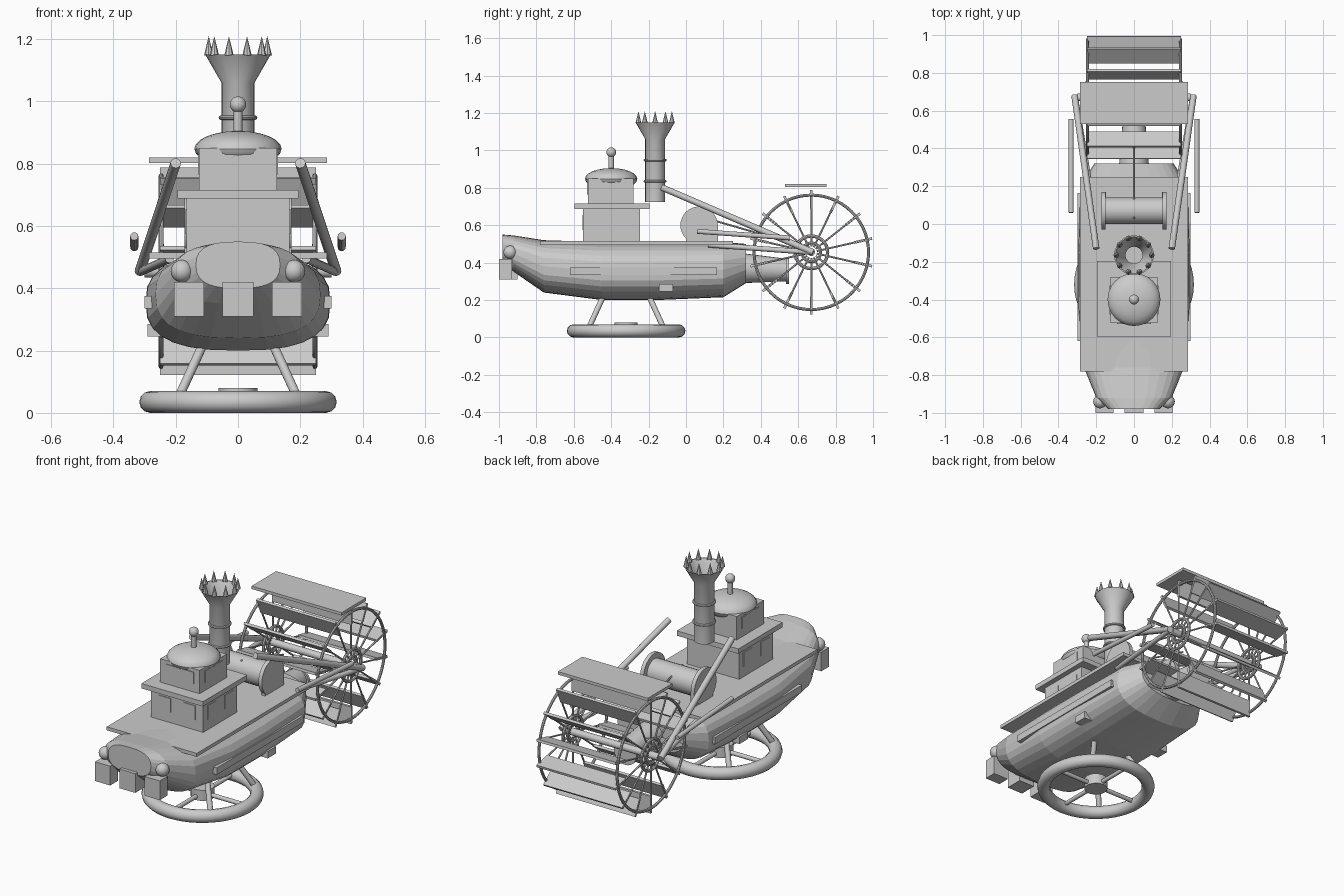
import bpy, bmesh, math
from mathutils import Vector, Matrix

old = bpy.data.objects.get("Cube")
if old:
    bpy.data.objects.remove(old)

grey = bpy.data.materials.new("plain grey")
grey.use_nodes = True
COLOUR = (0.6, 0.6, 0.6, 1)
grey.diffuse_color = COLOUR
grey.node_tree.nodes["Principled BSDF"].inputs["Base Color"].default_value = COLOUR


def finish(name, bm, smooth=False):
    bmesh.ops.recalc_face_normals(bm, faces=bm.faces)
    mesh = bpy.data.meshes.new(name)
    bm.to_mesh(mesh)
    bm.free()
    mesh.materials.append(grey)
    ob = bpy.data.objects.new(name, mesh)
    bpy.context.collection.objects.link(ob)
    if smooth:
        bpy.ops.object.select_all(action='DESELECT')
        ob.select_set(True)
        bpy.context.view_layer.objects.active = ob
        bpy.ops.object.shade_smooth_by_angle(angle=math.radians(35))
    return ob


def add_box(bm, lo, hi, turn=Matrix()):
    lo, hi = Vector(lo), Vector(hi)
    m = turn @ Matrix.Translation((lo + hi) / 2) @ Matrix.Diagonal((*(hi - lo), 1))
    bmesh.ops.create_cube(bm, size=1, matrix=m)


def add_rod(bm, a, b, r, r2=None, n=12):
    a, b = Vector(a), Vector(b)
    d = b - a
    m = Matrix.Translation((a + b) / 2) @ d.to_track_quat('Z', 'Y').to_matrix().to_4x4()
    bmesh.ops.create_cone(bm, cap_ends=True, segments=n, radius1=r,
                          radius2=r if r2 is None else r2, depth=d.length, matrix=m)


def add_rings(bm, rings, close=False):
    """Skin a list of point loops; cap the ends unless the loop of rings closes."""
    vs = [[bm.verts.new(p) for p in ring] for ring in rings]
    n = len(vs[0])
    for a, b in zip(vs, vs[1:] + ([vs[0]] if close else [])):
        for i in range(n):
            bm.faces.new((a[i], a[(i + 1) % n], b[(i + 1) % n], b[i]))
    if not close:
        bm.faces.new(vs[0])
        bm.faces.new(vs[-1])


def circle(r, z, m, n):
    return [m @ Vector((r * math.cos(t), r * math.sin(t), z))
            for t in (math.tau * i / n for i in range(n))]


def add_torus(bm, centre, big, small, axis='Z', n=48, k=10):
    m = Matrix.Translation(centre)
    if axis == 'X':
        m = m @ Matrix.Rotation(math.pi / 2, 4, 'Y')
    add_rings(bm, [circle(big + small * math.cos(math.tau * j / k),
                          small * math.sin(math.tau * j / k), m, n) for j in range(k)], True)


def box(name, lo, hi):
    bm = bmesh.new()
    add_box(bm, lo, hi)
    return finish(name, bm)


def rod(name, a, b, r, r2=None, n=24):
    bm = bmesh.new()
    add_rod(bm, a, b, r, r2, n)
    return finish(name, bm, True)


def ball(name, centre, r, squash=1):
    bm = bmesh.new()
    bmesh.ops.create_uvsphere(bm, u_segments=24, v_segments=12, radius=r,
                              matrix=Matrix.Translation(centre) @ Matrix.Diagonal((1, 1, squash, 1)))
    return finish(name, bm, True)


# Hull lofted from rounded sections: y, half width, bottom, top
SECTIONS = [(-.98, .135, .40, .55), (-.92, .2, .35, .545), (-.76, .265, .24, .52),
            (-.45, .295, .2, .51), (-.15, .297, .2, .51), (.2, .285, .215, .51), (.32, .21, .29, .5)]
bm = bmesh.new()
loops = []
for y, w, lo, hi in SECTIONS:
    loop = []
    for i in range(28):
        c, s = math.cos(math.tau * i / 28), math.sin(math.tau * i / 28)
        loop.append((w * math.copysign(abs(c) ** .75, c), y,
                     (lo + hi) / 2 + (hi - lo) / 2 * math.copysign(abs(s) ** .75, s)))
    loops.append(loop)
add_rings(bm, loops)
finish("hull", bm)
box("deck", (-.285, -.78, .495), (.285, .25, .515))
rod("stern_tube", (0, .3, .37), (0, .54, .36), .08, .06)
rod("stern_flange", (0, .535, .357), (0, .55, .357), .072)

# Bow fittings and hull side strips
box("bow_block_centre", (-.05, -1, .31), (.05, -.9, .42))
for side, x in (("left", 1), ("right", -1)):
    box("bow_block_" + side, (x * .157 - .048, -1, .31), (x * .157 + .048, -.93, .42))
    ball("bow_lamp_" + side, (x * .18, -.94, .455), .036)
    box("rubbing_strip_" + side, (x * .288 - .012, -.62, .335), (x * .288 + .012, .165, .375))
    box("hull_step_" + side, (x * .26 - .03, -.145, .245), (x * .26 + .03, -.07, .285))

# Cabin, roof and wheelhouse
box("cabin", (-.165, -.55, .51), (.165, -.245, .69))
box("cabin_roof", (-.195, -.595, .688), (.195, -.195, .716))
box("wheelhouse", (-.125, -.525, .71), (.125, -.28, .85))
bm = bmesh.new()
for x in (-1, 1):
    add_box(bm, (x * .078 - .038, -.554, .575), (x * .078 + .038, -.545, .655))
    for y in (-.475, -.32):
        add_box(bm, (x * .165 - .004, y - .038, .575), (x * .165 + .004, y + .038, .655))
    add_box(bm, (x * .125 - .004, -.48, .765), (x * .125 + .004, -.325, .83))
add_box(bm, (-.09, -.529, .765), (.09, -.52, .83))
finish("windows", bm)
ball("dome", (0, -.4, .848), .14, .41)
rod("finial_stalk", (0, -.4, .89), (0, -.4, .98), .014)
ball("finial_ball", (0, -.4, .99), .026)

# Chimney with open flared top, bands and crown of spikes
bm = bmesh.new()
at = Matrix.Translation((0, -.165, 0))
profile = [(.053, .725), (.053, 1.06), (.105, 1.15), (.098, 1.15), (.045, 1.06), (.045, .9)]
add_rings(bm, [circle(r, z, at, 24) for r, z in profile])
finish("chimney", bm, True)
bm = bmesh.new()
for z in (.835, .948):
    add_torus(bm, (0, -.165, z), .055, .007, n=24, k=8)
finish("chimney_bands", bm, True)
bm = bmesh.new()
for p in circle(.094, 1.148, at, 10):
    add_rod(bm, p, p + Vector((0, 0, .062)), .015, 0, 8)
finish("chimney_spikes", bm)

# Winch behind the cabin
rod("winch_drum", (-.15, .07, .6), (.15, .07, .6), .07)
for side, x in (("left", 1), ("right", -1)):
    rod("winch_flange_" + side, (x * .15, .07, .6), (x * .172, .07, .6), .1, n=32)
    box("winch_foot_" + side, (x * .16 - .011, 0, .5), (x * .16 + .011, .17, .6))
rod("winch_cable", (0, .03, .66), (0, .41, .55), .005, n=8)

# Stern paddle wheel
HUB = Vector((0, .67, .455))
COUNT = 14
paddles, spokes, rims = bmesh.new(), bmesh.new(), bmesh.new()
for i in range(COUNT):
    turn = Matrix.Translation(HUB) @ Matrix.Rotation(math.tau * i / COUNT, 4, 'X')
    add_box(paddles, (-.25, -.007, .235), (.25, .007, .333), turn)
    for x in (-.247, .247):
        add_rod(spokes, turn @ Vector((x, 0, .03)), turn @ Vector((x, 0, .31)), .005, n=6)
for x in (-.247, .247):
    c = HUB + Vector((x, 0, 0))
    add_torus(rims, c, .306, .008, 'X', 56, 8)
    add_torus(rims, c, .087, .009, 'X', 32, 8)
    add_torus(rims, c, .05, .008, 'X', 24, 8)
finish("wheel_paddles", paddles)
finish("wheel_spokes", spokes, True)
finish("wheel_rims", rims, True)
rod("wheel_axle", HUB - Vector((.3, 0, 0)), HUB + Vector((.3, 0, 0)), .02)
box("wheel_guard", (-.285, .53, .803), (.285, .752, .82))

# Driving rods on both sides
for side, x in (("left", 1), ("right", -1)):
    rod("upper_rod_" + side, (x * .2, -.13, .802), (x * .315, .68, .455), .017, n=12)
    rod("lower_rod_" + side, (x * .22, .12, .495), (x * .31, .67, .455), .014, n=12)
    rod("side_rod_" + side, (x * .333, .06, .567), (x * .333, .555, .532), .013, n=12)

# Ring stand with hub, spokes and struts
bm = bmesh.new()
add_torus(bm, (0, -.32, .035), .282, .035, n=48, k=12)
finish("stand_ring", bm, True)
rod("stand_hub", (0, -.32, .02), (0, -.32, .08), .062)
bm = bmesh.new()
for x in (-1, 1):
    add_rod(bm, (0, -.32, .04), (x * .27, -.32, .04), .012)
    add_rod(bm, (0, -.32, .04), (0, -.32 + x * .27, .04), .012)
    for y in (-1, 1):
        add_rod(bm, (x * .11, -.32 + y * .12, .225), (x * .195, -.32 + y * .205, .04), .015)
finish("stand_struts", bm, True)
